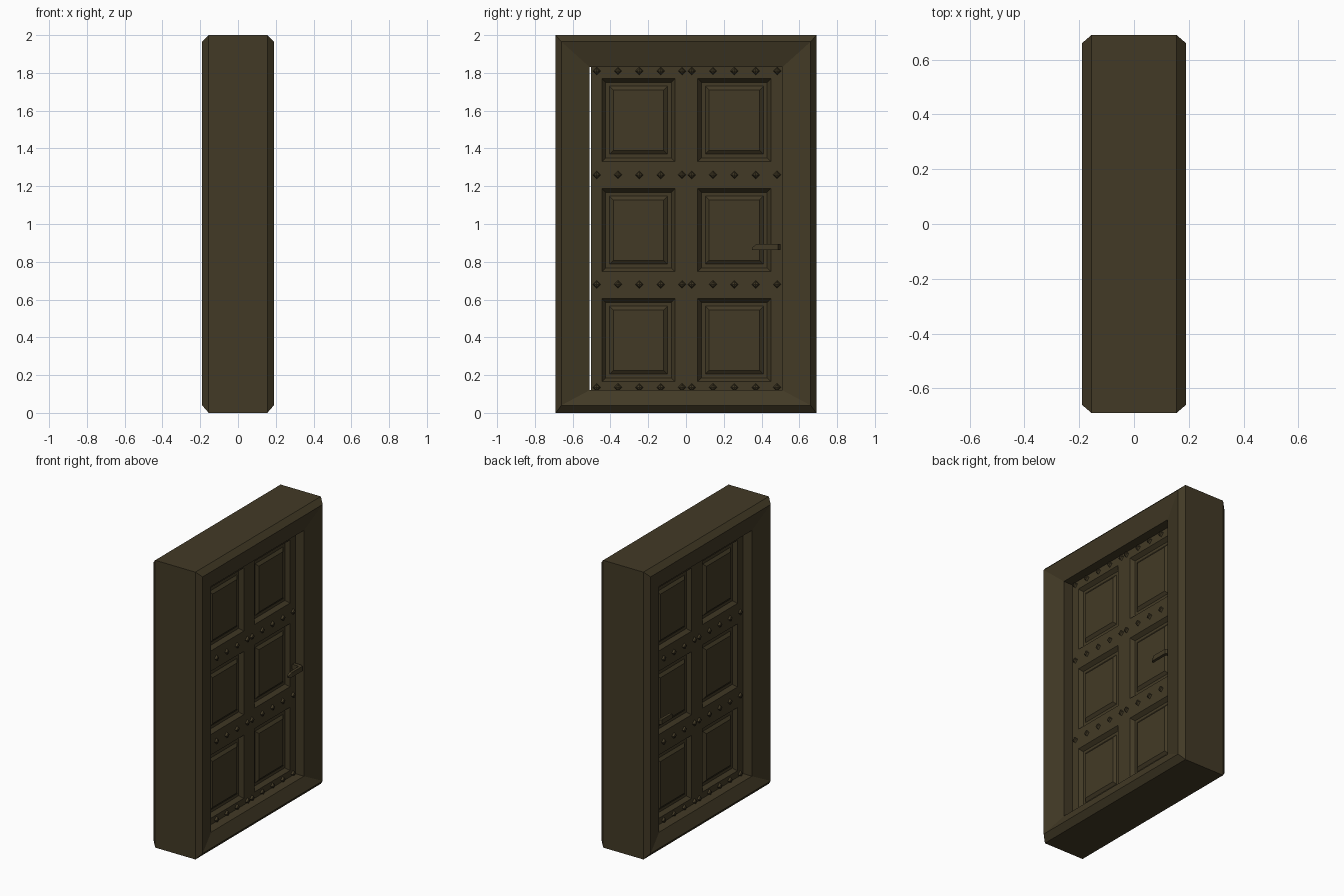
import bpy, bmesh
from mathutils import Vector, Matrix

if "Cube" in bpy.data.objects:
    bpy.data.objects.remove(bpy.data.objects["Cube"])

FACE = 0.085  # half thickness of the door leaf

wood = bpy.data.materials.new("dark_wood")
wood.diffuse_color = (0.055, 0.042, 0.019, 1)
wood.use_nodes = True
wood.node_tree.nodes["Principled BSDF"].inputs["Base Color"].default_value = wood.diffuse_color


def make_object(name, bm):
    bmesh.ops.recalc_face_normals(bm, faces=bm.faces)
    mesh = bpy.data.meshes.new(name)
    bm.to_mesh(mesh)
    bm.free()
    mesh.materials.append(wood)
    obj = bpy.data.objects.new(name, mesh)
    bpy.context.collection.objects.link(obj)
    return obj


def bridge(bm, a, b):
    n = len(a)
    for i in range(n):
        j = (i + 1) % n
        bm.faces.new((a[i], a[j], b[j], b[i]))


# Frame: cross-section rings (x, half width, bottom, top) joined in a loop
bm = bmesh.new()
section = [(-0.155, 0.69, 0, 2), (0.155, 0.69, 0, 2), (0.19, 0.66, 0.04, 1.965),
           (0.15, 0.51, 0.12, 1.83), (-0.15, 0.51, 0.12, 1.83), (-0.19, 0.66, 0.04, 1.965)]
rings = [[bm.verts.new((x, y, z)) for y, z in ((-w, lo), (w, lo), (w, hi), (-w, hi))]
         for x, w, lo, hi in section]
for k, ring in enumerate(rings):
    bridge(bm, ring, rings[(k + 1) % len(rings)])
make_object("frame", bm)

# Door leaf: a slab cut into a grid, with raised-and-fielded panels on both sides
bm = bmesh.new()
y0, y1, z0, z1 = -0.503, 0.51, 0.12, 1.83
bmesh.ops.create_cube(bm, size=1, matrix=Matrix.Translation((0, (y0 + y1) / 2, (z0 + z1) / 2))
                      @ Matrix.Diagonal((2 * FACE, y1 - y0, z1 - z0, 1)))
columns = [(-0.445, -0.058), (0.062, 0.45)]
rows = [(0.165, 0.605), (0.748, 1.188), (1.33, 1.77)]
for axis, spans in ((Vector((0, 1, 0)), columns), (Vector((0, 0, 1)), rows)):
    for span in spans:
        for cut in span:
            bmesh.ops.bisect_plane(bm, geom=bm.verts[:] + bm.edges[:] + bm.faces[:],
                                   plane_co=axis * cut, plane_no=axis)
bm.normal_update()


def is_panel(face):
    c = face.calc_center_median()
    return (abs(face.normal.x) > 0.9 and any(a < c.y < b for a, b in columns)
            and any(a < c.z < b for a, b in rows))


panels = [f for f in bm.faces if is_panel(f)]
for width, depth in ((0.02, -0.025), (0.02, 0.0), (0.02, 0.015)):
    bmesh.ops.inset_individual(bm, faces=panels, thickness=width, depth=depth,
                               use_even_offset=True)
make_object("door_leaf", bm)

# Studs: four-sided flattened beads in rows along the rails
bm = bmesh.new()
for side in (-1, 1):
    for z in (0.135, 0.68, 1.26, 1.81):
        for start in (-0.473, 0.03):
            for i in range(5):
                pos = Matrix.Translation((side * FACE, start + i * 0.113, z))
                bmesh.ops.create_uvsphere(
                    bm, u_segments=4, v_segments=4, radius=0.021,
                    matrix=pos @ Matrix.Diagonal((0.8, 1, 1, 1))
                    @ Matrix.Rotation(1.5707963, 4, 'Y'))
make_object("studs", bm)

# Handles: a stem out of the door that turns into a tapering lever
bm = bmesh.new()
plan = [((FACE - 0.01, 0.50), (FACE - 0.01, 0.475)), ((0.138, 0.50), (0.13, 0.475)),
        ((0.155, 0.488), (0.135, 0.465)), ((0.155, 0.375), (0.135, 0.375)),
        ((0.145, 0.35), (0.132, 0.352))]
for side in (-1, 1):
    loops = []
    for k, (a, b) in enumerate(plan):
        top = 0.875 if k == 4 else 0.895
        loops.append([bm.verts.new((side * x, y, z)) for (x, y), z in
                      ((a, 0.862), (b, 0.862), (b, top), (a, top))])
    for a, b in zip(loops, loops[1:]):
        bridge(bm, a, b)
    bm.faces.new(loops[0])
    bm.faces.new(loops[-1])
make_object("handles", bm)
